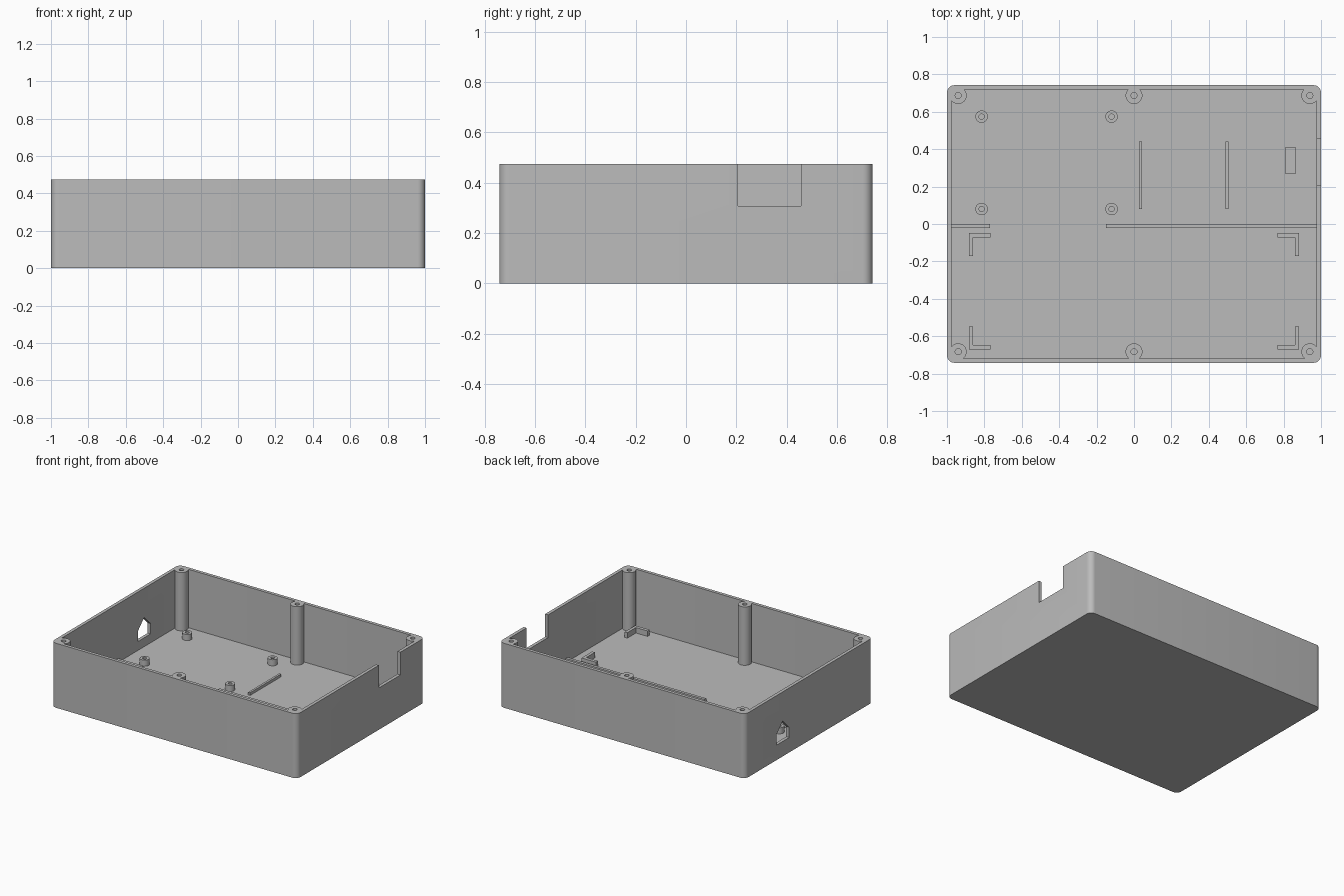
import bpy, bmesh, math
from mathutils import Vector

old = bpy.data.objects.get("Cube")
if old:
    bpy.data.objects.remove(old, do_unlink=True)

HX, HY, H = 1.0, 0.742, 0.474      # outer half sizes and height
WALL, FLOOR = 0.024, 0.045

grey = bpy.data.materials.new("plain_grey")
grey.use_nodes = True
colour = (0.5, 0.5, 0.5, 1)
grey.diffuse_color = colour
grey.node_tree.nodes["Principled BSDF"].inputs["Base Color"].default_value = colour


def finish(name, bm, smooth=False):
    bmesh.ops.recalc_face_normals(bm, faces=bm.faces)
    mesh = bpy.data.meshes.new(name)
    bm.to_mesh(mesh)
    bm.free()
    mesh.materials.append(grey)
    ob = bpy.data.objects.new(name, mesh)
    bpy.context.collection.objects.link(ob)
    if smooth:
        shade(ob)
    return ob


def shade(ob):
    bpy.ops.object.select_all(action='DESELECT')
    ob.select_set(True)
    bpy.context.view_layer.objects.active = ob
    bpy.ops.object.shade_smooth_by_angle(angle=math.radians(30))


def prism(name, points, offset):
    """Extrude a closed outline along an offset."""
    bm = bmesh.new()
    face = bm.faces.new([bm.verts.new(p) for p in points])
    ext = bmesh.ops.extrude_face_region(bm, geom=[face])
    moved = [g for g in ext["geom"] if isinstance(g, bmesh.types.BMVert)]
    bmesh.ops.translate(bm, verts=moved, vec=Vector(offset))
    return finish(name, bm)


def block(name, x0, x1, y0, y1, z0, z1):
    return prism(name, [(x0, y0, z0), (x1, y0, z0), (x1, y1, z0), (x0, y1, z0)],
                 (0, 0, z1 - z0))


def rounded_box(name, hx, hy, r, z0, z1, steps=8):
    pts = []
    for i, (sx, sy) in enumerate([(1, 1), (-1, 1), (-1, -1), (1, -1)]):
        for k in range(steps + 1):
            a = (i + k / steps) * math.pi / 2
            pts.append((sx * (hx - r) + r * math.cos(a),
                        sy * (hy - r) + r * math.sin(a), z0))
    return prism(name, pts, (0, 0, z1 - z0))


def tube(name, x, y, r, hole_r, z0, z1, hole_z, n=32):
    """Post with a blind screw hole in its top."""
    bm = bmesh.new()
    rings = []
    for rad, z in [(r, z0), (r, z1), (hole_r, z1), (hole_r, hole_z)]:
        rings.append([bm.verts.new((x + rad * math.cos(2 * math.pi * k / n),
                                    y + rad * math.sin(2 * math.pi * k / n), z))
                      for k in range(n)])
    for a, b in zip(rings, rings[1:]):
        for k in range(n):
            j = (k + 1) % n
            bm.faces.new([a[k], a[j], b[j], b[k]])
    bm.faces.new(rings[0])
    bm.faces.new(rings[-1])
    return finish(name, bm, True)


def cut(target, cutter):
    cutter.hide_render = True
    mod = target.modifiers.new("cut", 'BOOLEAN')
    mod.operation, mod.solver, mod.object = 'DIFFERENCE', 'EXACT', cutter
    bpy.context.view_layer.objects.active = target
    bpy.ops.object.modifier_apply(modifier=mod.name)
    bpy.data.objects.remove(cutter, do_unlink=True)


# Open tray with a rim notch in one end and a peaked port in the other
shell = rounded_box("tray_shell", HX, HY, 0.04, 0, H)
cut(shell, rounded_box("cavity_cutter", HX - WALL, HY - WALL, 0.016, FLOOR, H + 0.1))
cut(shell, block("notch_cutter", 0.95, 1.1, 0.207, 0.458, 0.307, H + 0.1))
port = [(0.23, 0.11), (0.38, 0.11), (0.38, 0.185), (0.305, 0.26), (0.23, 0.185)]
cut(shell, prism("port_cutter", [(-1.1, y, z) for y, z in port], (0.15, 0, 0)))
shade(shell)

# Lid screw posts along the long walls
for x in (-0.94, 0, 0.94):
    for y in (-0.683, 0.687):
        tube("lid_screw_post", x, y, 0.045, 0.016, FLOOR - 0.01, H, H - 0.2)

# Circuit board standoffs
for x in (-0.815, -0.12):
    for y in (0.08, 0.574):
        tube("board_standoff", x, y, 0.033, 0.014, FLOOR - 0.01, 0.09, FLOOR)

# Low ribs, divider and support pad on the floor
for x in (0.035, 0.497):
    block("floor_rib", x - 0.008, x + 0.008, 0.08, 0.44, FLOOR - 0.01, 0.065)
for x0, x1 in ((-0.98, -0.77), (-0.15, 0.98)):
    block("divider_strip", x0, x1, -0.021, 0.001, FLOOR - 0.01, 0.075)
block("support_pad", 0.807, 0.867, 0.27, 0.408, FLOOR - 0.01, 0.075)

# Corner brackets that hold a rectangular module
for sx in (-1, 1):
    for y, sy in ((-0.048, -1), (-0.672, 1)):
        outline = [(0, 0), (0.117, 0), (0.117, 0.024), (0.022, 0.024), (0.022, 0.124), (0, 0.124)]
        prism("corner_bracket",
              [(sx * (0.883 - u), y + sy * v, FLOOR - 0.01) for u, v in outline],
              (0, 0, 0.05))
